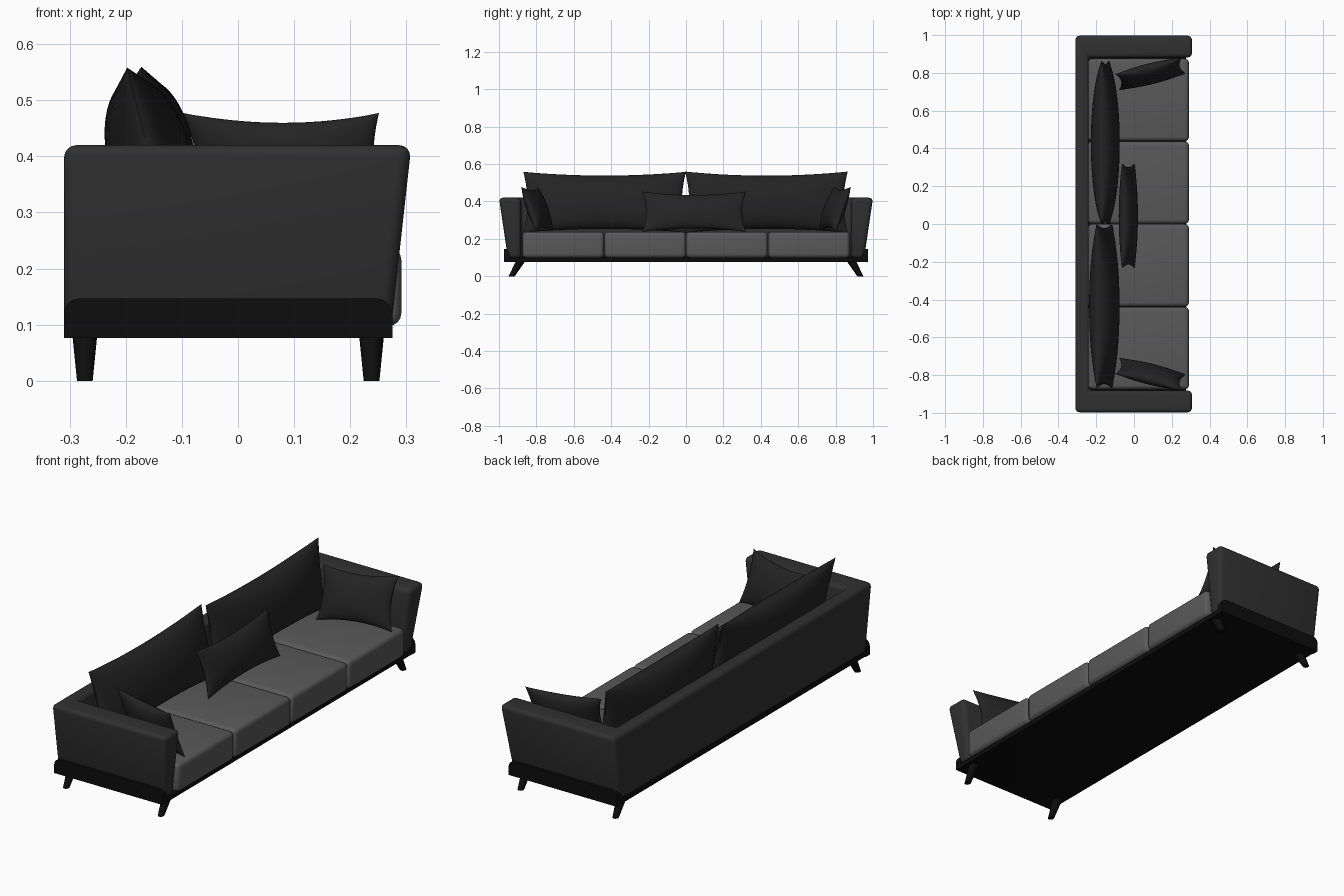
import bpy, bmesh, math
from mathutils import Matrix

if "Cube" in bpy.data.objects:
    bpy.data.objects.remove(bpy.data.objects["Cube"])


def material(name, value):
    m = bpy.data.materials.new(name)
    m.diffuse_color = (value, value, value, 1)
    m.use_nodes = True
    m.node_tree.nodes["Principled BSDF"].inputs["Base Color"].default_value = m.diffuse_color
    return m


FABRIC = material("dark_fabric", 0.03)
SEAT = material("grey_fabric", 0.1)
PILLOW = material("charcoal_fabric", 0.017)
WOOD = material("black_wood", 0.004)


def finish(name, bm, mat):
    bmesh.ops.recalc_face_normals(bm, faces=bm.faces)
    me = bpy.data.meshes.new(name)
    bm.to_mesh(me)
    bm.free()
    me.materials.append(mat)
    ob = bpy.data.objects.new(name, me)
    bpy.context.collection.objects.link(ob)
    bpy.ops.object.select_all(action='DESELECT')
    ob.select_set(True)
    bpy.context.view_layer.objects.active = ob
    bpy.ops.object.shade_smooth_by_angle(angle=math.radians(40))
    return ob


def loft(name, loop_a, loop_b, mat, bevel=0.0, segments=4):
    """Solid between two matching loops of 3D points, with rounded edges."""
    bm = bmesh.new()
    a = [bm.verts.new(p) for p in loop_a]
    b = [bm.verts.new(p) for p in loop_b]
    bm.faces.new(a)
    bm.faces.new(b)
    n = len(a)
    for i in range(n):
        j = (i + 1) % n
        bm.faces.new((a[i], a[j], b[j], b[i]))
    bmesh.ops.recalc_face_normals(bm, faces=bm.faces)
    if bevel:
        bmesh.ops.bevel(bm, geom=bm.edges[:], offset=bevel, segments=segments,
                        profile=0.5, affect='EDGES', clamp_overlap=True)
    return finish(name, bm, mat)


def block(name, x0, x1, y0, y1, z0, z1, mat, bevel):
    base = [(x0, y0), (x1, y0), (x1, y1), (x0, y1)]
    return loft(name, [(x, y, z0) for x, y in base],
                [(x, y, z1) for x, y in base], mat, bevel)


def pillow(name, size, location, lean, turn, pinch):
    """Stuffed pillow with pointed corners: width on X, thickness on Y, height on Z."""
    w, t, h = (s / 2 for s in size)
    bm = bmesh.new()
    for side in (-1, 1):
        new = bmesh.ops.create_grid(bm, x_segments=24, y_segments=24, size=1)["verts"]
        for v in new:
            # sine spacing puts more rows near the rounded rim
            u, s = (math.sin(c * math.pi / 2) for c in v.co.xy)
            cu, cs = max(0, 1 - u * u), max(0, 1 - s * s)
            v.co = (u * (w - pinch * cs), side * t * (cu * cs) ** 0.5,
                    s * (h - pinch * cu))
    bmesh.ops.remove_doubles(bm, verts=bm.verts[:], dist=0.0002)
    bm.transform(Matrix.Translation(location)
                 @ Matrix.Rotation(math.radians(turn), 4, 'Z')
                 @ Matrix.Rotation(math.radians(lean), 4, 'X'))
    return finish(name, bm, PILLOW)


# U-shaped shell: back and both arms, flaring outwards to the top
def shell_loop(front, outer, z):
    half = [(front, outer), (-0.31, outer)]
    inner = [(-0.24, 0.882), (front, 0.882)]
    pts = half + [(x, -y) for x, y in reversed(half)]
    pts += [(x, -y) for x, y in reversed(inner)] + inner
    return [(x, y, z) for x, y in pts]


loft("back_and_arms", shell_loop(0.273, 0.952, 0.095),
     shell_loop(0.309, 1.0, 0.42), FABRIC, 0.022)

# Base slab
block("base_slab", -0.308, 0.275, -0.96, 0.96, 0.076, 0.1, WOOD, 0.003)

for side, label in ((-1, "left"), (1, "right")):
    # Side plate with rounded upper corners
    prof = [(-0.31, 0.076), (0.275, 0.076)]
    for cx, start in ((0.247, 0), (-0.282, 90)):
        for k in range(6):
            a = math.radians(start + 18 * k)
            prof.append((cx + 0.028 * math.cos(a), 0.119 + 0.028 * math.sin(a)))
    loft(label + "_side_plate", [(x, side * 0.94, z) for x, z in prof],
         [(x, side * 0.973, z) for x, z in prof], WOOD)

    # Splayed tapered legs
    for x, end in ((-0.273, "back"), (0.238, "front")):
        def ring(y, z, r):
            return [(x + r * math.cos(a), side * (y + 1.15 * r * math.sin(a)), z)
                    for a in (math.tau * i / 12 for i in range(12))]
        loft(f"{label}_{end}_leg", ring(0.932, 0, 0.014),
             ring(0.885, 0.08, 0.022), WOOD)

# Four seat cushions
for i in range(4):
    y = -0.876 + 0.438 * i
    block(f"seat_cushion_{i + 1}", -0.245, 0.291, y + 0.001, y + 0.437,
          0.098, 0.238, SEAT, 0.022)

# Two large back cushions
pillow("left_back_cushion", (0.87, 0.15, 0.335), (-0.157, -0.435, 0.396), -14, 90, 0.022)
pillow("right_back_cushion", (0.87, 0.15, 0.33), (-0.152, 0.43, 0.396), -7, 90, 0.022)

# Throw pillows
pillow("middle_throw_pillow", (0.555, 0.09, 0.225), (-0.03, 0.043, 0.345), -17, 90, 0.02)
for side, label in ((-1, "left"), (1, "right")):
    pillow(label + "_throw_pillow", (0.36, 0.09, 0.25), (0.087, side * 0.795, 0.36),
           -side * 20, side * 14, 0.02)
